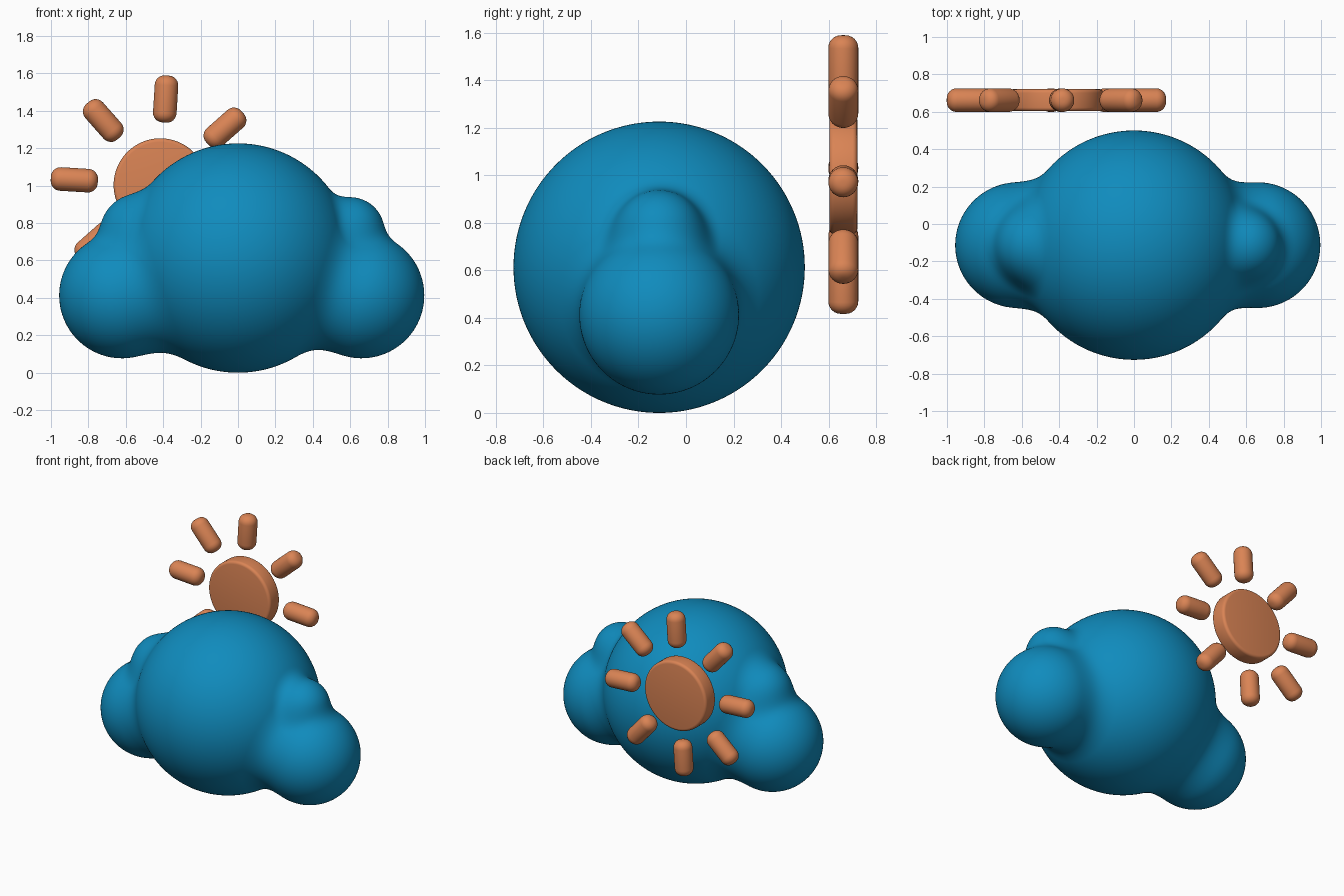
import bpy, bmesh, math
from mathutils import Vector, Matrix

if "Cube" in bpy.data.objects:
    bpy.data.objects.remove(bpy.data.objects["Cube"])


def material(name, rgb):
    m = bpy.data.materials.new(name)
    m.diffuse_color = (*rgb, 1)
    m.use_nodes = True
    m.node_tree.nodes["Principled BSDF"].inputs["Base Color"].default_value = m.diffuse_color
    return m


blue = material("cloud_blue", (0.005, 0.26, 0.51))
orange = material("sun_orange", (0.70, 0.23, 0.09))


def make_object(name, bm, mat):
    mesh = bpy.data.meshes.new(name)
    bm.to_mesh(mesh)
    bm.free()
    mesh.materials.append(mat)
    ob = bpy.data.objects.new(name, mesh)
    bpy.context.collection.objects.link(ob)
    for p in mesh.polygons:
        p.use_smooth = True
    return ob


# Cloud: puffs melted together, (centre, radius, blend width)
CY = -0.113
CORE = Vector((0, CY, 0.613))
PUFFS = [
    (CORE, 0.613, 0),
    (Vector((-0.62, CY, 0.413)), 0.336, 0.15),
    (Vector((0.66, CY, 0.413)), 0.336, 0.15),
    (Vector((-0.53, CY, 0.75)), 0.207, 0.08),
    (Vector((0.60, CY, 0.755)), 0.183, 0.08),
]


def cloud_distance(p):
    d = None
    for c, r, k in PUFFS:
        e = (p - c).length - r
        if d is None:
            d = e
        else:
            h = max(k - abs(d - e), 0)
            d = min(d, e) - h * h / (4 * k)
    return d


bm = bmesh.new()
bmesh.ops.create_icosphere(bm, subdivisions=7, radius=1)
for v in bm.verts:
    ray = v.co.normalized()
    lo, hi = 0.4, 1.3
    for _ in range(16):
        mid = (lo + hi) / 2
        if cloud_distance(CORE + ray * mid) < 0:
            lo = mid
        else:
            hi = mid
    v.co = CORE + ray * lo
make_object("cloud", bm, blue)


# Sun parts: rounded cylinders
SUN = Vector((-0.415, 0.662, 1.003))


def rounded_cylinder(name, radius, length, bevel, segments, sides, matrix):
    bm = bmesh.new()
    bmesh.ops.create_cone(bm, cap_ends=True, segments=sides, radius1=radius,
                          radius2=radius, depth=length)
    rims = [e for e in bm.edges if abs(e.verts[0].co.z - e.verts[1].co.z) < 1e-5]
    bmesh.ops.bevel(bm, geom=rims, offset=bevel, segments=segments,
                    profile=0.5, affect='EDGES')
    bm.transform(matrix)
    ob = make_object(name, bm, orange)
    bpy.context.view_layer.objects.active = ob
    ob.select_set(True)
    bpy.ops.object.shade_smooth_by_angle(angle=math.radians(35))
    ob.select_set(False)


# Sun disc facing the front
rounded_cylinder("sun_disc", 0.25, 0.118, 0.02, 4, 96,
                 Matrix.Translation(SUN) @ Matrix.Rotation(math.pi / 2, 4, 'X'))

# Eight rays around it
for i in range(8):
    turn = Matrix.Rotation(math.radians(3.5 + 45 * i), 4, 'Y')
    rounded_cylinder(f"sun_ray_{i + 1}", 0.063, 0.252, 0.052, 6, 32,
                     Matrix.Translation(SUN) @ turn @ Matrix.Translation((0, 0, 0.461)))
